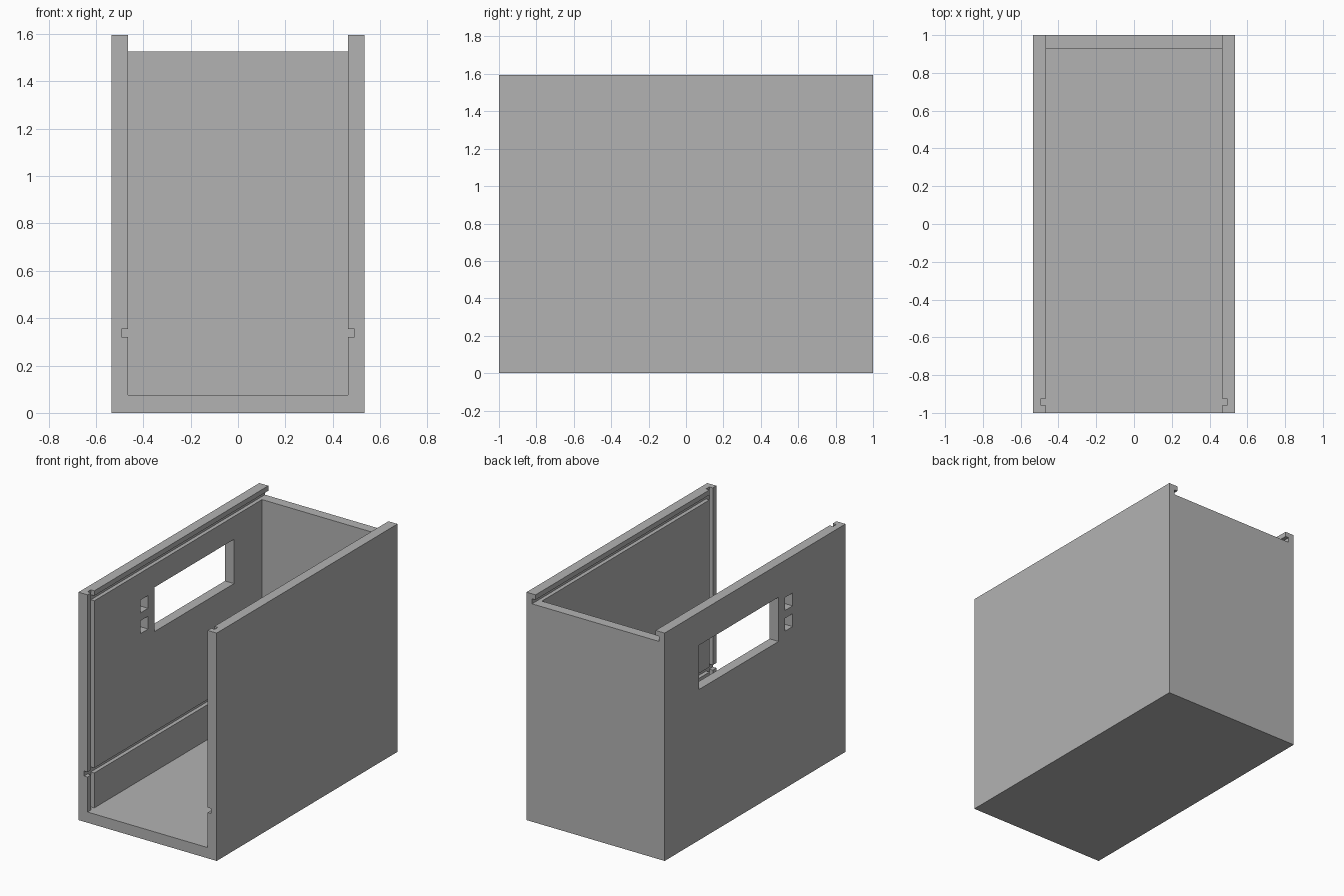
import bpy

cube = bpy.data.objects.get("Cube")
if cube:
    bpy.data.objects.remove(cube, do_unlink=True)

grey = bpy.data.materials.new("light grey")
grey.use_nodes = True
grey.diffuse_color = (0.45, 0.45, 0.45, 1)
grey.node_tree.nodes["Principled BSDF"].inputs["Base Color"].default_value = grey.diffuse_color


def box(name, x, y, z):
    """Box spanning the given (low, high) ranges."""
    bpy.ops.mesh.primitive_cube_add(size=1)
    ob = bpy.context.object
    ob.name = name
    for v in ob.data.vertices:
        v.co = [r[0] if c < 0 else r[1] for c, r in zip(v.co, (x, y, z))]
    ob.data.update()
    return ob


def cut(target, name, x, y, z):
    """Subtract a box from the target."""
    cutter = box(name, x, y, z)
    cutter.hide_render = True
    mod = target.modifiers.new(name, 'BOOLEAN')
    mod.operation = 'DIFFERENCE'
    mod.solver = 'EXACT'
    mod.object = cutter
    bpy.context.view_layer.objects.active = target
    bpy.ops.object.modifier_apply(modifier=mod.name)
    bpy.data.objects.remove(cutter, do_unlink=True)


def both(half):
    return (-half, half)


WIDTH, HEIGHT, INNER, SLOT = 0.535, 1.595, 0.465, 0.492
FLOOR, RIM, BACK = 0.075, 1.525, 0.93
FRONT_SLOT = (-0.96, -0.925)

# Outer block, hollowed and open at the front and top
case = box("case", both(WIDTH), both(1), (0, HEIGHT))
case.data.materials.append(grey)
cut(case, "cavity", both(INNER), (-1.2, BACK), (FLOOR, 2))
# Back wall stops below the side walls
cut(case, "back_rim", both(INNER), (0.8, 1.2), (RIM, 2))
# Sliding lid slot, open at the back
cut(case, "lid_slot", both(SLOT), (FRONT_SLOT[0], 1.2), (RIM, 1.56))
# Front panel slot, open at the top
cut(case, "front_panel_slot", both(SLOT), FRONT_SLOT, (FLOOR, 2))
# Shelf slot, open at the front
cut(case, "shelf_slot", both(SLOT), (-1.2, BACK), (0.32, 0.355))

# Openings in the right wall: a window and two small square holes
wall = (-0.7, -0.3)
cut(case, "window", wall, (-0.26, 0.62), (1.055, 1.365))
for low in (1.1, 1.245):
    cut(case, "square_hole", wall, (-0.415, -0.33), (low, low + 0.09))
